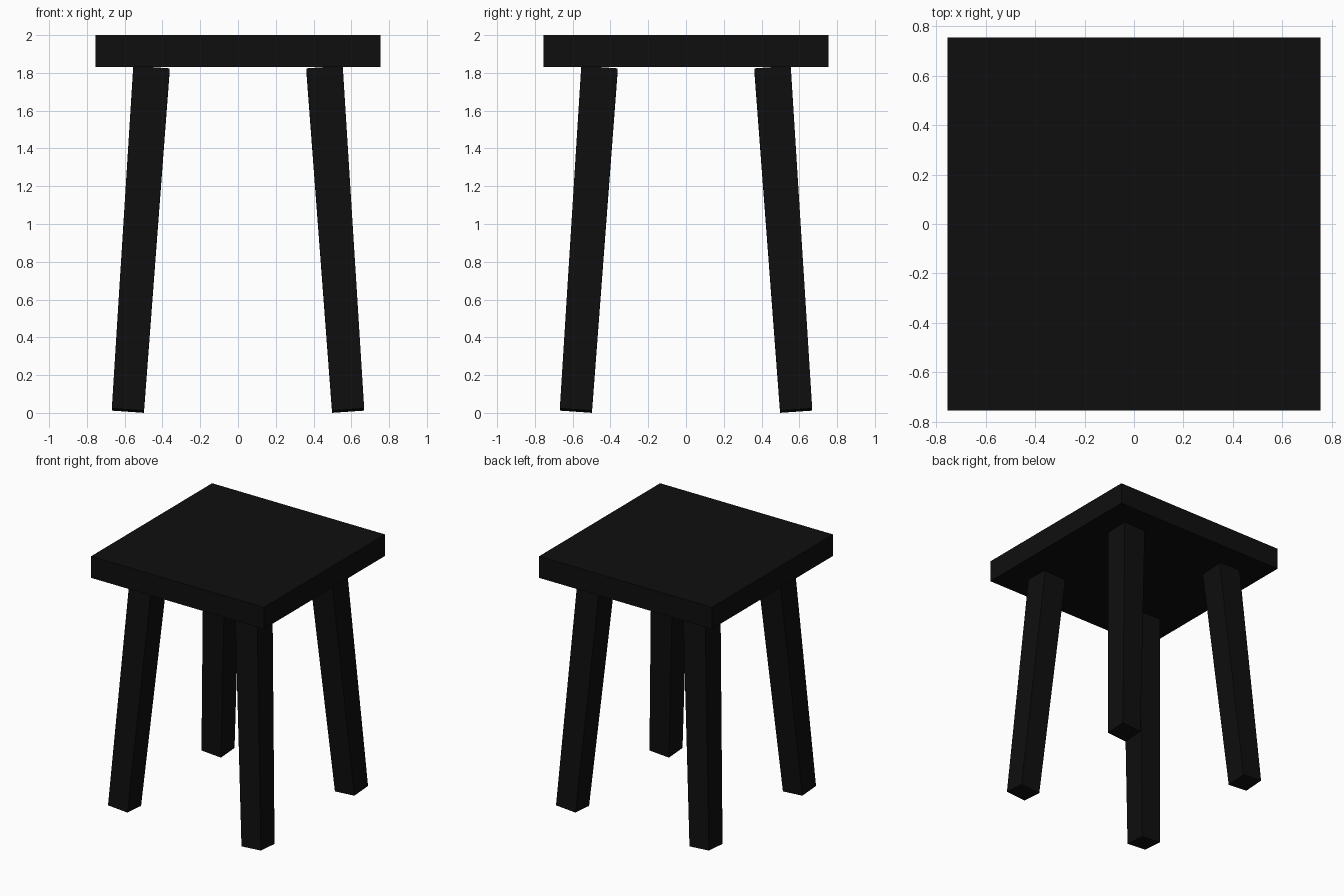
import bpy, bmesh

if "Cube" in bpy.data.objects:
    bpy.data.objects.remove(bpy.data.objects["Cube"])

black = bpy.data.materials.new("black")
black.diffuse_color = (0.0045, 0.0045, 0.0045, 1)
black.use_nodes = True
black.node_tree.nodes["Principled BSDF"].inputs["Base Color"].default_value = black.diffuse_color


def make_object(name, bm):
    bmesh.ops.recalc_face_normals(bm, faces=bm.faces)
    mesh = bpy.data.meshes.new(name)
    bm.to_mesh(mesh)
    bm.free()
    mesh.materials.append(black)
    obj = bpy.data.objects.new(name, mesh)
    bpy.context.collection.objects.link(obj)


# Seat: a flat square slab
bm = bmesh.new()
bmesh.ops.create_cube(bm, size=1)
for v in bm.verts:
    v.co.x *= 1.51
    v.co.y *= 1.51
    v.co.z = 1.915 + v.co.z * 0.17
make_object("seat", bm)

# Legs: tapered, splayed outwards, ends cut square to the leg axis
TOP = (0.458, 0.0965, 1.824)     # centre offset, half width, height
BOTTOM = (0.583, 0.085, 0.012)
slope = (BOTTOM[0] - TOP[0]) / (TOP[2] - BOTTOM[2])


def leg(name, sx, sy):
    bm = bmesh.new()
    bmesh.ops.create_cube(bm, size=2)
    for v in bm.verts:
        centre, half, z = TOP if v.co.z > 0 else BOTTOM
        dx, dy = v.co.x * half, v.co.y * half
        v.co = (sx * (centre + dx), sy * (centre + dy), z + slope * (dx + dy))
    make_object(name, bm)


for side, sx in (("left", -1), ("right", 1)):
    for end, sy in (("front", -1), ("back", 1)):
        leg(f"{end}_{side}_leg", sx, sy)
